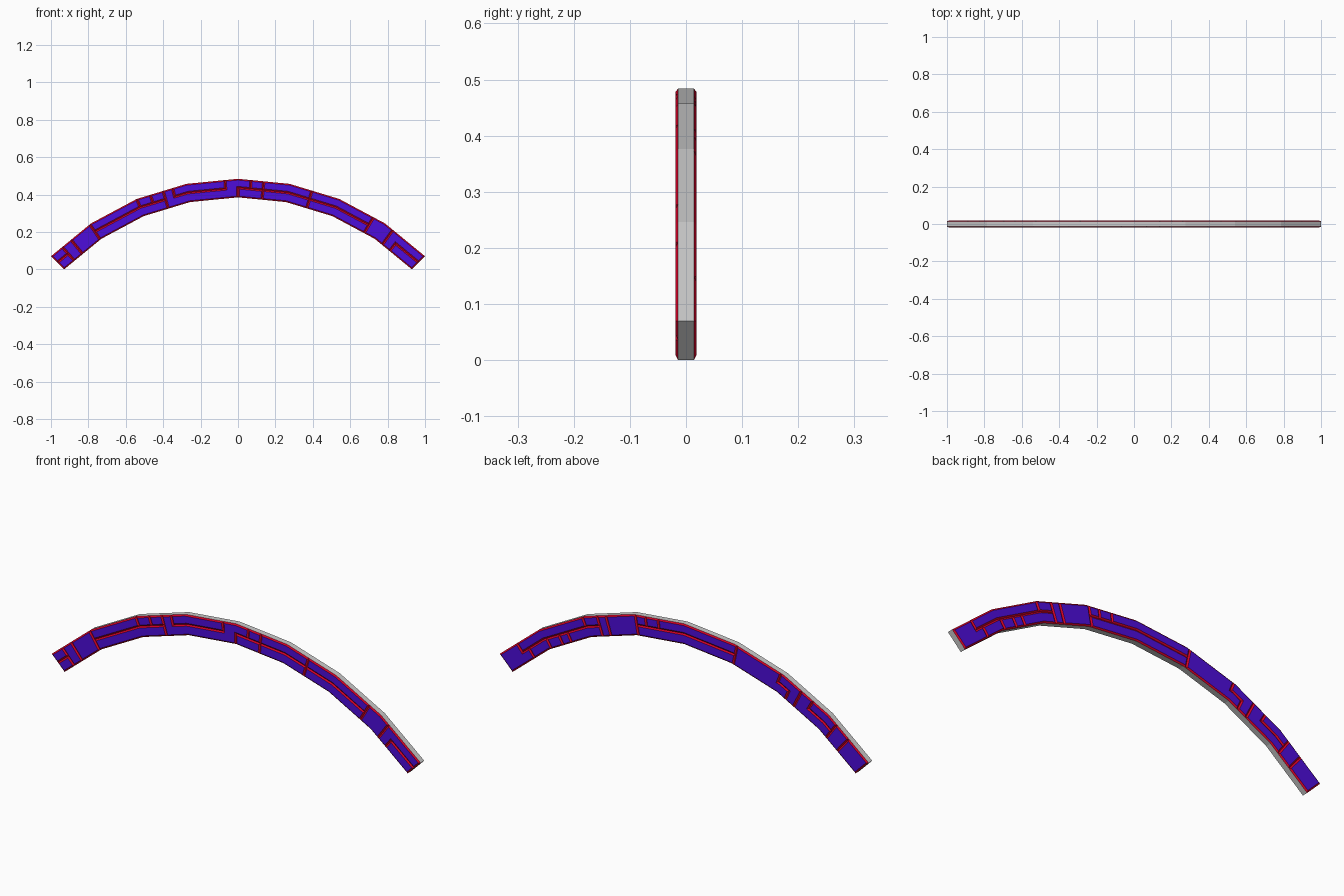
import bpy, bmesh
from math import sin, cos, radians, floor

if "Cube" in bpy.data.objects:
    bpy.data.objects.remove(bpy.data.objects["Cube"])

N = 8                              # straight segments along the arch
R_OUT, R_IN, CZ = 1.4142, 1.315, -0.93
Y_BODY, Y_FACE, BEVEL, MID = 0.014, 0.019, 0.007, 0.52


def corner(i, r):
    a = radians(-45 + 90 * i / N)
    return r * sin(a), CZ + r * cos(a)


def arch_point(s, t):
    """s runs 0..N along the arch, t runs 0..1 from inner to outer edge."""
    i = min(int(floor(s)), N - 1)
    f = s - i
    pts = []
    for r in (R_IN, R_OUT):
        (x0, z0), (x1, z1) = corner(i, r), corner(i + 1, r)
        pts.append((x0 + (x1 - x0) * f, z0 + (z1 - z0) * f))
    (xi, zi), (xo, zo) = pts
    return xi + (xo - xi) * t, zi + (zo - zi) * t


def material(name, rgb):
    m = bpy.data.materials.new(name)
    m.diffuse_color = (*rgb, 1)
    m.use_nodes = True
    m.node_tree.nodes["Principled BSDF"].inputs["Base Color"].default_value = m.diffuse_color
    return m


def finish(bm, name, mats=()):
    me = bpy.data.meshes.new(name)
    bm.to_mesh(me)
    bm.free()
    for m in mats:
        me.materials.append(m)
    ob = bpy.data.objects.new(name, me)
    bpy.context.collection.objects.link(ob)
    return ob


# Grey core of the arch
bm = bmesh.new()
rings = []
for i in range(N + 1):
    rings.append([bm.verts.new((x, y, z)) for r, y in
                  ((R_IN, -Y_BODY), (R_OUT, -Y_BODY), (R_OUT, Y_BODY), (R_IN, Y_BODY))
                  for x, z in (corner(i, r),)])
for a, b in zip(rings, rings[1:]):
    for k in range(4):
        bm.faces.new((a[k], a[(k + 1) % 4], b[(k + 1) % 4], b[k]))
bm.faces.new(rings[0])
bm.faces.new(rings[-1])
bmesh.ops.recalc_face_normals(bm, faces=bm.faces)
finish(bm, "arch_core")

blue = material("panel_blue", (0.075, 0.004, 0.70))
red = material("bevel_red", (0.70, 0.0, 0.02))

# Panel layouts: end position, panel in outer row, panel in inner row
FRONT = [(.28, "AB"), (.5, "CC"), (.97, "DD"), (2.0, "EF"), (2.27, "GF"), (2.53, "HF"),
         (2.72, "II"), (3.75, "JI"), (4.0, "II"), (4.25, "IL"), (4.5, "ML"), (5.45, "NO"),
         (6.75, "PQ"), (7.2, "RR"), (7.4, "SS"), (8, "ST")]
BACK = [(.45, "AA"), (.62, "BA"), (1.07, "BC"), (1.35, "BD"), (1.55, "BE"), (1.97, "BF"),
        (2.27, "GF"), (2.45, "HH"), (3.05, "II"), (3.25, "JK"), (3.5, "LK"), (5.05, "MK"),
        (5.95, "NN"), (6.2, "PN"), (6.4, "PP"), (6.65, "QQ"), (7.2, "RQ"), (7.5, "SS"),
        (8, "TT")]


def panels(name, layout, side):
    """Bevelled panels on one face; side -1 is front, +1 is back."""
    bm = bmesh.new()
    stops = sorted({0.0, *map(float, range(N + 1)), *(float(e) for e, _ in layout)})
    verts, groups = {}, {}

    def vert(pid, s, t):
        if (pid, s, t) not in verts:
            x, z = arch_point(s, t)
            verts[pid, s, t] = bm.verts.new((-side * x, side * Y_BODY, z))
        return verts[pid, s, t]

    for s0, s1 in zip(stops, stops[1:]):
        ids = next(p for e, p in layout if s1 <= e + 1e-6)
        for pid, t0, t1 in ((ids[0], MID, 1.0), (ids[1], 0.0, MID)):
            f = bm.faces.new([vert(pid, *c) for c in
                              ((s0, t0), (s1, t0), (s1, t1), (s0, t1))])
            groups.setdefault(pid, []).append(f)
    bm.normal_update()
    for tops in groups.values():
        rim = bmesh.ops.inset_region(bm, faces=tops, thickness=BEVEL, depth=0,
                                     use_boundary=True, use_even_offset=True)["faces"]
        for f in rim:
            f.material_index = 1
        for v in {v for f in tops for v in f.verts}:
            v.co.y = side * Y_FACE
    finish(bm, name, (blue, red))


panels("front_panels", FRONT, -1)
panels("back_panels", BACK, 1)
